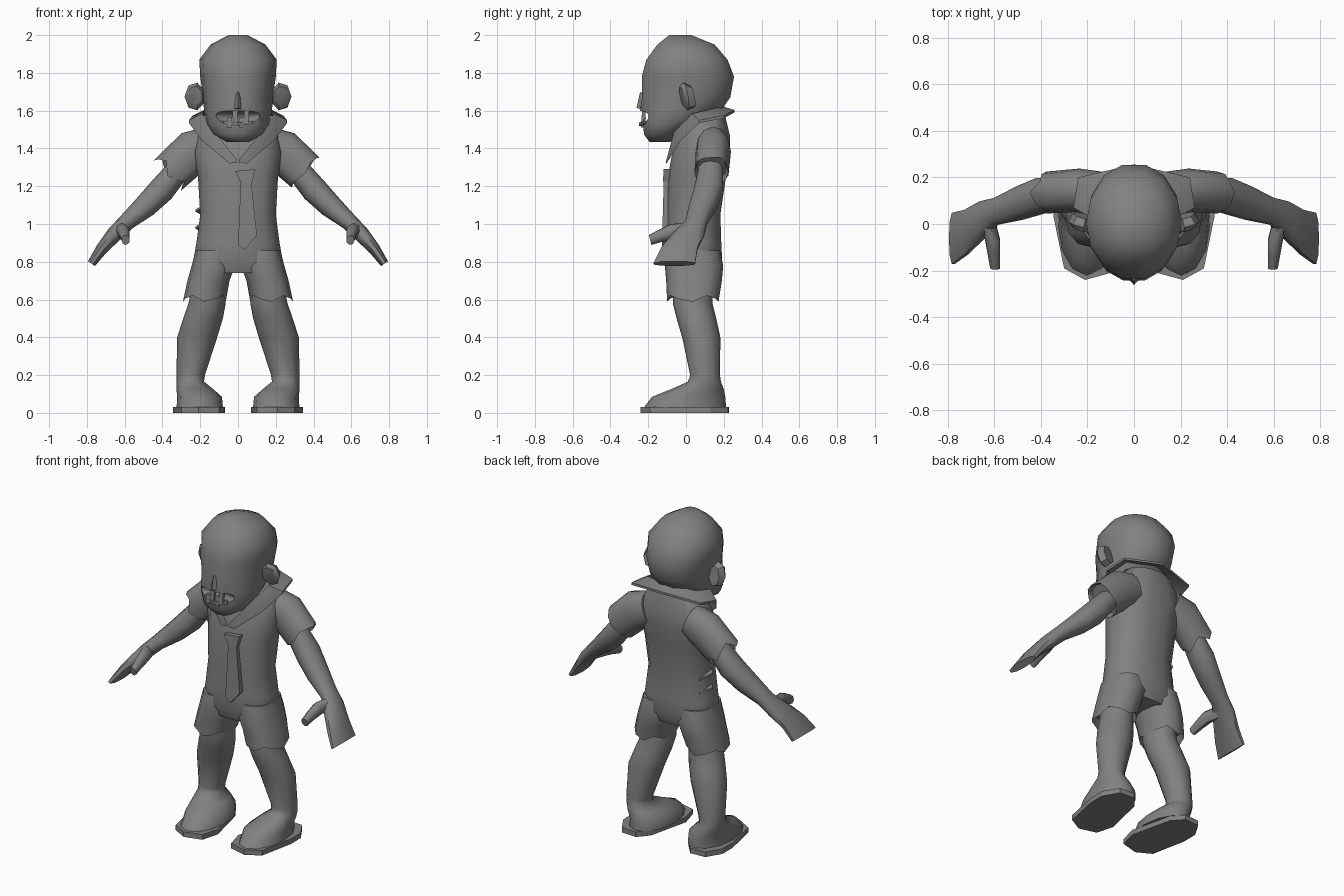
import bpy, bmesh, math
from mathutils import Vector

if "Cube" in bpy.data.objects:
    bpy.data.objects.remove(bpy.data.objects["Cube"])

grey = bpy.data.materials.new("plain grey")
grey.diffuse_color = (0.22, 0.22, 0.22, 1)
grey.use_nodes = True
grey.node_tree.nodes["Principled BSDF"].inputs["Base Color"].default_value = grey.diffuse_color


def finish(name, bm, angle=45, solid=True):
    if solid:
        bmesh.ops.recalc_face_normals(bm, faces=bm.faces)
    me = bpy.data.meshes.new(name)
    bm.to_mesh(me)
    bm.free()
    me.materials.append(grey)
    me.polygons.foreach_set("use_smooth", [True] * len(me.polygons))
    me.set_sharp_from_angle(angle=math.radians(angle))
    ob = bpy.data.objects.new(name, me)
    bpy.context.collection.objects.link(ob)
    return ob


def skin(name, rings, angle=45):
    """Join rings of points with quads and close both ends."""
    bm = bmesh.new()
    vs = [[bm.verts.new(p) for p in r] for r in rings]
    n = len(vs[0])
    for a, b in zip(vs, vs[1:]):
        for i in range(n):
            j = (i + 1) % n
            bm.faces.new((a[i], a[j], b[j], b[i]))
    bm.faces.new(vs[0])
    bm.faces.new(vs[-1])
    return finish(name, bm, angle)


def oval(c, u, v, n=12, power=1.0):
    c, u, v = Vector(c), Vector(u), Vector(v)
    pts = []
    for i in range(n):
        a = 2 * math.pi * i / n
        f = lambda t: math.copysign(abs(t) ** power, t) if abs(t) > 1e-6 else 0
        pts.append(c + u * f(math.cos(a)) + v * f(math.sin(a)))
    return pts


def level(z, x0, x1, y0, y1, n=12, power=1.0):
    """Horizontal ring given by its bounds."""
    return oval(((x0 + x1) / 2, (y0 + y1) / 2, z), ((x1 - x0) / 2, 0, 0),
                (0, (y1 - y0) / 2, 0), n, power)


def hem(ring, along, depth, back):
    """Ragged edge on an open cloth end, with a recessed inside."""
    along = Vector(along)
    edge = [p + along * depth * (1, -0.4, 0.3)[i % 3] for i, p in enumerate(ring)]
    mid = sum(ring, Vector()) / len(ring)
    inner = [mid + (p - mid) * 0.85 - along * back for p in ring]
    return [edge, inner]


def tube(path, n=10):
    """Rings across a path lying near the x-z plane: x, y, z, thickness, depth."""
    rings = []
    for i, (x, y, z, p, q) in enumerate(path):
        a, b = path[max(i - 1, 0)], path[min(i + 1, len(path) - 1)]
        t = Vector((b[0] - a[0], 0, b[2] - a[2])).normalized()
        rings.append(oval((x, y, z), (-t.z * p, 0, t.x * p), (0, q, 0), n, 0.9))
    return rings


def flip(rings, s):
    return [[Vector((p.x * s, p.y, p.z)) for p in r] for r in rings]


def plate(name, pts, depth):
    """Flat outline pushed along a depth vector."""
    d = Vector(depth)
    return skin(name, [[Vector(p) for p in pts], [Vector(p) + d for p in pts]], 30)


# Head with an open mouth
head = skin("head", [level(z, -w, w, a, b, 14, 0.93) for z, w, a, b in (
    (1.435, .06, -.195, -.08), (1.475, .13, -.225, -.03), (1.53, .165, -.23, .06),
    (1.60, .18, -.248, .19), (1.67, .185, -.238, .24), (1.78, .2, -.24, .26),
    (1.87, .205, -.215, .225), (1.95, .145, -.155, .155), (2.0, .05, -.09, .03))], 50)
cut = bmesh.new()
bmesh.ops.create_uvsphere(cut, u_segments=14, v_segments=8, radius=1)
for v in cut.verts:
    v.co = Vector((v.co.x * .145, -.235 + v.co.y * .065, 1.56 + v.co.z * .038))
    v.co.z += 0.9 * v.co.x ** 2
cutter = finish("mouth_cutter", cut)
mod = head.modifiers.new("mouth", 'BOOLEAN')
mod.operation, mod.object, mod.solver = 'DIFFERENCE', cutter, 'EXACT'
graph = bpy.context.evaluated_depsgraph_get()
mesh = bpy.data.meshes.new_from_object(head.evaluated_get(graph))
head.modifiers.clear()
head.data = mesh
mesh.set_sharp_from_angle(angle=math.radians(50))
bpy.data.objects.remove(cutter)

# Teeth, lip and nose
for i, x in enumerate((-.045, -.015, .018, .045)):
    top, low = (1.60, 1.535) if i % 2 else (1.565, 1.51)
    plate("tooth", [(x - .012, -.238, low), (x + .012, -.238, low),
                    (x + .014, -.232, top), (x - .014, -.232, top)], (0, .02, 0))
plate("lower_lip", [(-.08, -.222, 1.53), (0, -.25, 1.52), (.08, -.222, 1.53),
                    (.07, -.2, 1.53), (0, -.21, 1.52), (-.07, -.2, 1.53)], (0, 0, .016))
skin("nose", [[Vector(p) for p in ((-.028, -.23, 1.605), (0, -.262, 1.615), (.028, -.23, 1.605))],
              [Vector(p) for p in ((-.01, -.23, 1.69), (0, -.243, 1.70), (.01, -.23, 1.69))]])

# Neck and torso
skin("neck", [level(1.38, -.1, .1, -.04, .16), level(1.6, -.11, .11, -.07, .15)])
skin("shirt", [level(z, -w, w, a, b, 14, 0.85) for z, w, a, b in (
    (.74, .19, -.09, .17), (.80, .238, -.112, .195), (.90, .22, -.11, .19),
    (1.05, .2, -.108, .185), (1.25, .212, -.1, .215), (1.38, .235, -.075, .235),
    (1.47, .215, -.045, .235), (1.57, .15, .0, .21))], 60)

# Collar folded over the shoulders
inner = [(.005, -.1, 1.325), (.12, -.065, 1.47), (.19, .03, 1.57), (.17, .14, 1.595), (0, .19, 1.61)]
outer = [(.045, -.105, 1.32), (.19, -.03, 1.44), (.26, .07, 1.535), (.24, .2, 1.56), (0, .256, 1.59)]
for s, side in ((-1, "left"), (1, "right")):
    lift = Vector((0, 0, .014))
    skin("collar_" + side, [[Vector((a[0] * s, a[1], a[2])), Vector((b[0] * s, b[1], b[2])),
                             Vector((b[0] * s, b[1], b[2])) + lift,
                             Vector((a[0] * s, a[1], a[2])) + lift]
                            for a, b in zip(inner, outer)], 35)

# Tie: knot and blade
plate("tie_knot", [(-.015, -.118, 1.28), (.09, -.118, 1.29), (.075, -.122, 1.225),
                   (.012, -.122, 1.225)], (0, .035, 0))
plate("tie_blade", [(.015, -.118, 1.23), (.07, -.118, 1.23), (.1, -.126, .94),
                    (.035, -.128, .865), (0, -.126, .89)], (0, .035, 0))

# Torn flaps on one side of the shirt
for z in (1.06, .97):
    plate("torn_flap", [(-.18, .0, z + .03), (-.225, .06, z + .005), (-.18, .13, z - .02)], (0, 0, .012))

for s, side in ((-1, "left"), (1, "right")):
    # Ear: tilted six-sided disc
    skin("ear_" + side, flip([oval((.228 + dx, y, 1.675), (.055 * k, .012, 0), (0, -.012, .075 * k), 7)
                              for dx, y, k in ((0, -.02, .75), (0, 0, 1), (-.01, .035, .8))], s))

    # Sleeve with a ragged cuff
    sleeve = tube([(.14, .14, 1.42, .10, .085), (.235, .145, 1.385, .115, .093),
                   (.35, .135, 1.28, .108, .09)], 12)
    along = (.72, 0, -.69)
    skin("sleeve_" + side, flip(sleeve[:-1] + hem(sleeve[-1], along, .035 if s < 0 else .012, .03), s), 50)

    # Arm and flat mitten hand
    skin("arm_" + side, flip(tube([
        (.29, .13, 1.32, .06, .065), (.335, .13, 1.265, .064, .07), (.405, .12, 1.18, .07, .08),
        (.49, .09, 1.095, .062, .075), (.59, .055, 1.01, .045, .06), (.655, .015, .945, .042, .085),
        (.72, -.035, .87, .032, .1), (.776, -.062, .79, .022, .115)]), s), 55)
    skin("thumb_" + side, flip([oval(c, (r, 0, 0), (0, -.3 * r, r * 1.2), 7) for c, r in (
        ((.63, .02, .965), .035), ((.605, -.07, .96), .034),
        ((.6, -.13, .94), .028), ((.595, -.19, .915), .022))], s), 60)

    # Shorts leg with a ragged hem
    rings = [level(.86, .02, .225, -.1, .18, 12, .85), level(.78, .015, .245, -.112, .197, 12, .85),
             level(.70, .045, .268, -.105, .19, 12, .85)]
    end = level(.612, .065, .292, -.1, .172, 12, .85)
    skin("shorts_" + side, flip(rings + hem(end, (0, 0, -1), .024, .04), s), 55)

    # Leg running into the foot
    skin("leg_" + side, flip([level(*r) for r in (
        (.68, .07, .24, -.07, .14), (.58, .065, .262, -.07, .14), (.5, .08, .29, -.05, .16),
        (.4, .11, .322, -.02, .182), (.2, .175, .326, .022, .18), (.165, .18, .326, .01, .185),
        (.125, .13, .326, -.08, .2), (.085, .085, .322, -.18, .208), (.03, .08, .325, -.222, .212))], s), 60)

    # Flat sole
    plate("sole_" + side, [(x * s, y, 0) for x, y in (
        (.3, -.19), (.21, -.24), (.1, -.21), (.07, -.1), (.13, .16), (.19, .228),
        (.29, .222), (.345, .13), (.345, .03))], (0, 0, .032))
